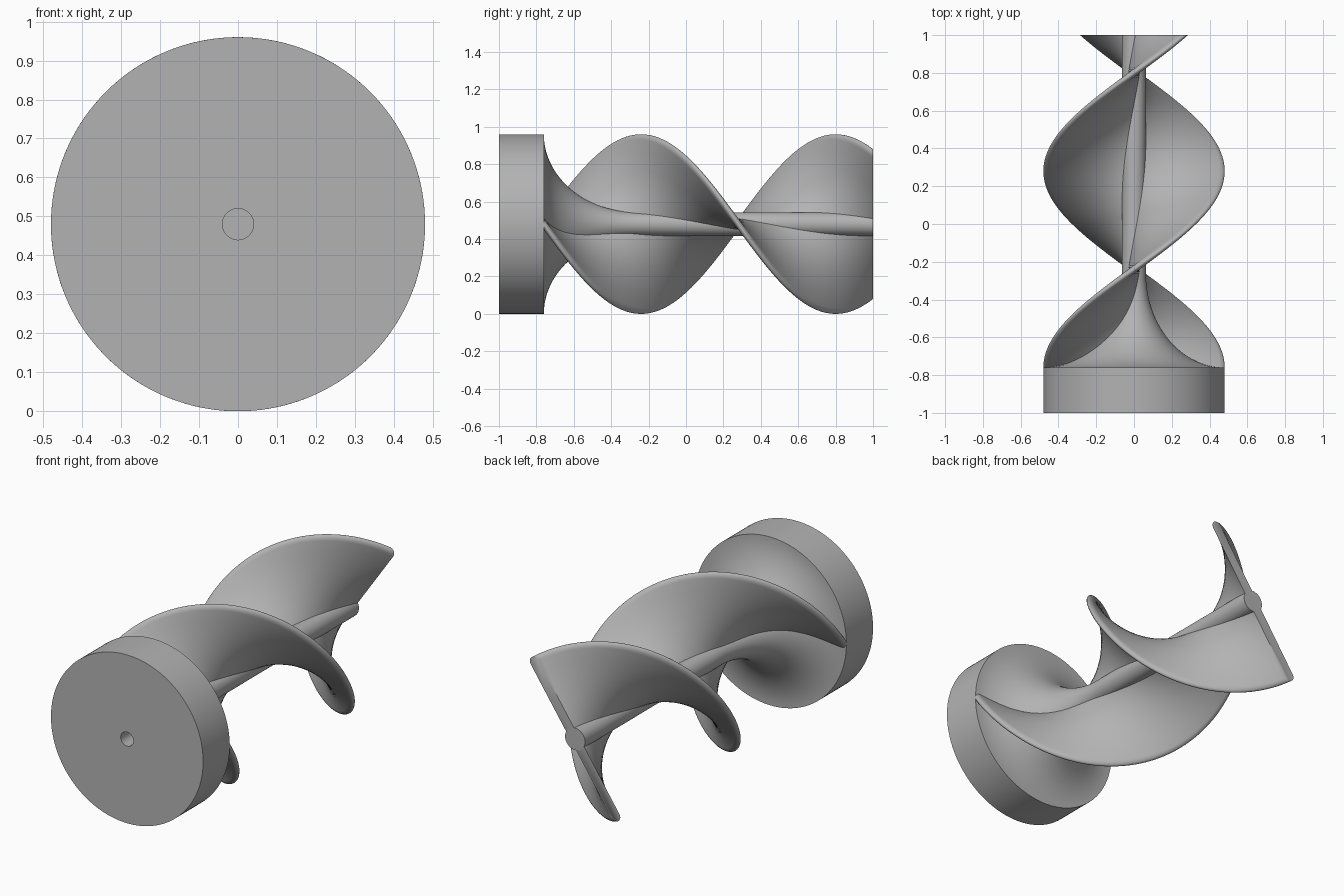
import bpy, bmesh
from math import sin, cos, pi

RADIUS = 0.48
START, END = -0.765, 1.0
HALF_PITCH = 1.04
CORE = 0.063
BLADE_HALF = 0.03

if "Cube" in bpy.data.objects:
    bpy.data.objects.remove(bpy.data.objects["Cube"])

steel = bpy.data.materials.new("grey_steel")
steel.use_nodes = True
GREY = (0.45, 0.45, 0.45, 1)
steel.diffuse_color = GREY
steel.node_tree.nodes["Principled BSDF"].inputs["Base Color"].default_value = GREY


def skin(name, rings, angle):
    """Join matching closed rings of points into a capped solid."""
    bm = bmesh.new()
    loops = [[bm.verts.new(p) for p in ring] for ring in rings]
    n = len(loops[0])
    for a, b in zip(loops, loops[1:]):
        for i in range(n):
            j = (i + 1) % n
            bm.faces.new((a[i], a[j], b[j], b[i]))
    bm.faces.new(loops[0])
    bm.faces.new(loops[-1])
    bmesh.ops.recalc_face_normals(bm, faces=bm.faces)
    mesh = bpy.data.meshes.new(name)
    bm.to_mesh(mesh)
    bm.free()
    mesh.materials.append(steel)
    obj = bpy.data.objects.new(name, mesh)
    bpy.context.collection.objects.link(obj)
    bpy.ops.object.select_all(action="DESELECT")
    obj.select_set(True)
    bpy.context.view_layer.objects.active = obj
    bpy.ops.object.shade_smooth_by_angle(angle=angle)
    return obj


def circle(r, y, n=128):
    return [(r * sin(2 * pi * i / n), y, RADIUS + r * cos(2 * pi * i / n))
            for i in range(n)]


# Disc with blind centre hole, flaring concavely into the shaft
profile = [(0.04, -0.85), (0.04, -1.0), (RADIUS, -1.0), (RADIUS, -0.76)]
FLARE = 0.50
for i in range(1, 33):
    a = pi / 2 * i / 32
    blend = (1 - sin(a) ** 1.0)
    profile.append((CORE + (RADIUS - CORE) * blend,
                    -0.76 + FLARE * (1 - cos(a))))
profile.append((CORE, END))
skin("disc_and_shaft", [circle(r, y) for r, y in profile], 0.6)

# Blade section: straight sides with rounded tips, both arms in one slab
reach = RADIUS - BLADE_HALF
section = []
for side in (1, -1):
    for i in range(17):
        a = pi * i / 16
        section.append((side * BLADE_HALF * cos(a),
                        side * (reach + BLADE_HALF * sin(a))))
    for i in range(1, 16):
        section.append((-side * BLADE_HALF, side * reach * (1 - i / 8)))


def twisted(y):
    a = pi * (y + 0.24) / HALF_PITCH
    return [(u * cos(a) + v * sin(a), y, RADIUS + v * cos(a) - u * sin(a))
            for u, v in section]


STEPS = 160
skin("twisted_blade",
     [twisted(START + (END - START) * i / STEPS) for i in range(STEPS + 1)], 0.9)
